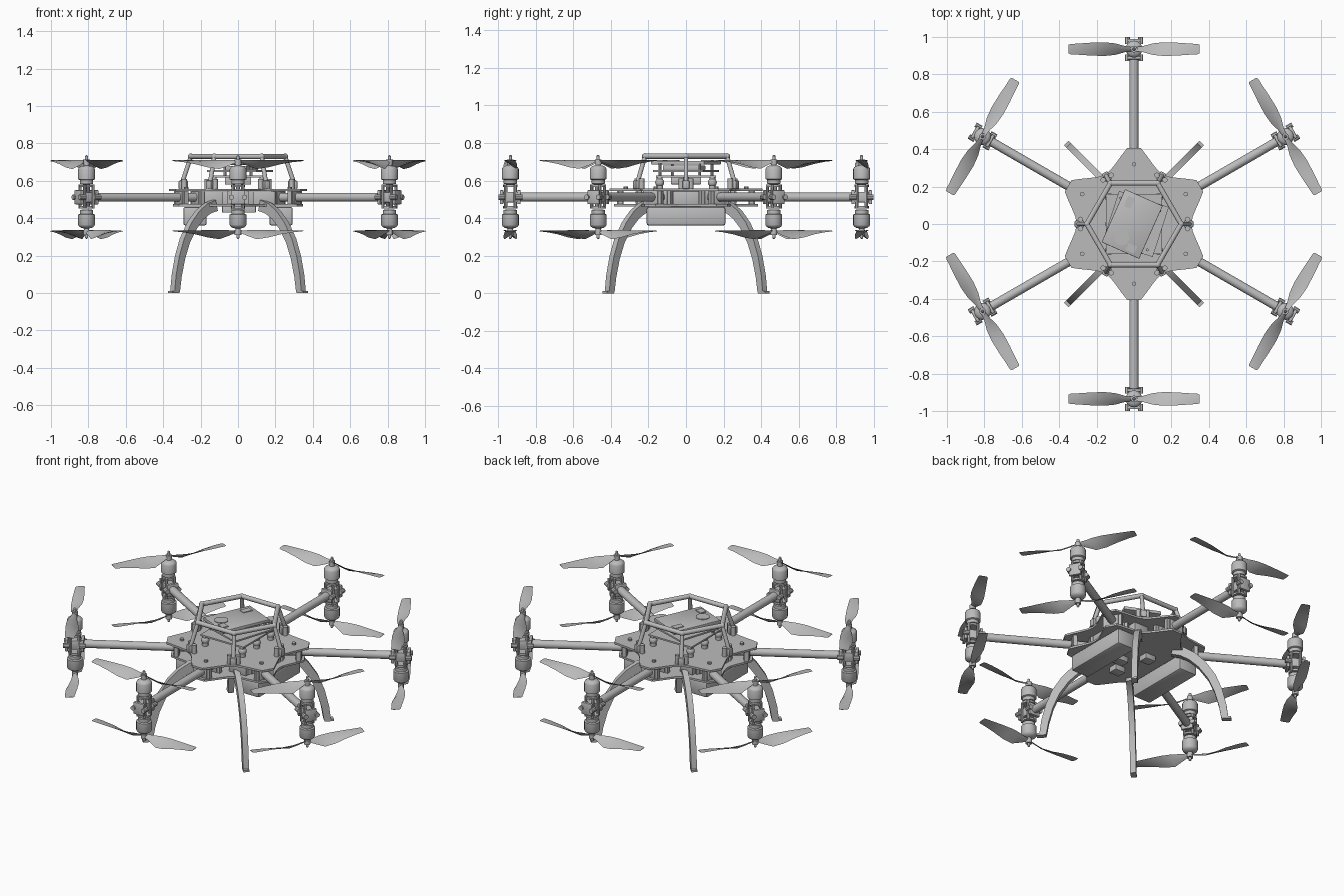
import bpy, bmesh, math
from math import sin, cos, pi, radians
from mathutils import Vector, Matrix

cube = bpy.data.objects.get("Cube")
if cube:
    bpy.data.objects.remove(cube)

grey = bpy.data.materials.new("plain grey")
grey.use_nodes = True
COLOUR = (0.5, 0.5, 0.5, 1)
grey.diffuse_color = COLOUR
grey.node_tree.nodes["Principled BSDF"].inputs["Base Color"].default_value = COLOUR


def finish(name, bm, matrix=None, smooth=True):
    bmesh.ops.recalc_face_normals(bm, faces=bm.faces)
    mesh = bpy.data.meshes.new(name)
    bm.to_mesh(mesh)
    bm.free()
    mesh.materials.append(grey)
    ob = bpy.data.objects.new(name, mesh)
    bpy.context.collection.objects.link(ob)
    if matrix:
        ob.matrix_world = matrix
    if smooth:
        bpy.ops.object.select_all(action='DESELECT')
        ob.select_set(True)
        bpy.context.view_layer.objects.active = ob
        bpy.ops.object.shade_smooth_by_angle(angle=radians(35))
    return ob


def add_box(bm, centre, size, bevel=0.0, turn=0.0):
    m = Matrix.Translation(centre) @ Matrix.Rotation(turn, 4, 'Z') @ Matrix.Diagonal((*size, 1))
    verts = bmesh.ops.create_cube(bm, size=1, matrix=m)["verts"]
    if bevel:
        edges = list({e for v in verts for e in v.link_edges})
        bmesh.ops.bevel(bm, geom=edges, offset=bevel, segments=2, affect='EDGES', profile=0.5)


def add_rod(bm, a, b, r, n=14):
    a, b = Vector(a), Vector(b)
    m = Matrix.Translation((a + b) / 2) @ (b - a).to_track_quat('Z', 'Y').to_matrix().to_4x4()
    bmesh.ops.create_cone(bm, cap_ends=True, segments=n, radius1=r, radius2=r,
                          depth=(b - a).length, matrix=m)


def add_loft(bm, sections):
    # joins equal-length rings of points into a closed body
    loops = [[bm.verts.new(p) for p in s] for s in sections]
    n = len(loops[0])
    for p, q in zip(loops, loops[1:]):
        for i in range(n):
            j = (i + 1) % n
            bm.faces.new((p[i], p[j], q[j], q[i]))
    bm.faces.new(loops[0])
    bm.faces.new(loops[-1])


def polar(r, degrees, z):
    return Vector((r * cos(radians(degrees)), r * sin(radians(degrees)), z))


# Star-shaped frame plates with scalloped sides
def frame_plate(name, z, scale):
    bm = bmesh.new()
    half = ((5, .408), (10, .375), (16, .342), (23, .316))
    tip = [(-a, r) for a, r in reversed(half)] + list(half) + [(30, .307)]
    outline = [bm.verts.new(polar(r * scale, 30 + 60 * k + a, z)) for k in range(6) for a, r in tip]
    face = bm.faces.new(outline)
    top = bmesh.ops.extrude_face_region(bm, geom=[face])["geom"]
    bmesh.ops.translate(bm, vec=(0, 0, 0.012), verts=[v for v in top if isinstance(v, bmesh.types.BMVert)])
    return finish(name, bm, smooth=False)


frame_plate("top_plate", 0.545, 1.0)
frame_plate("bottom_plate", 0.463, 0.94)


# Propeller with two twisted blades along local y, upper edge level and lower edge dipping
def propeller(name, matrix, z, spin):
    bm = bmesh.new()
    stations = ((.012, .026, 30), (.05, .045, 42), (.10, .078, 38), (.16, .083, 28),
                (.23, .072, 17), (.30, .06, 9), (.34, .055, 6), (.35, .046, 5))
    for side in (0, pi):
        sections = []
        for r, w, pitch in stations:
            a = radians(pitch) * spin
            thick = 0.006 if r < .3 else 0.003
            ring = []
            for u, v in ((-.5, 0), (-.2, .5), (.2, .5), (.5, 0), (.2, -.4), (-.2, -.4)):
                x, h = u * w, v * thick
                drop = -0.48 * w * sin(abs(a))
                p = Vector((x * cos(a) - h * sin(a), r, z + drop + x * sin(a) + h * cos(a)))
                ring.append(Matrix.Rotation(side, 3, 'Z') @ p)
            sections.append(ring)
        add_loft(bm, sections)
    add_rod(bm, (0, 0, z - .024), (0, 0, z + .003), .018)
    finish(name, bm, matrix)


MOTOR = ((.022, 0), (.036, .004), (.036, .024), (.045, .028), (.045, .082), (.041, .09), (.03, .098),
         (.014, .102), (.014, .118), (.008, .12), (.008, .152), (.003, .157))

# Six arms, each with root clamps, end clamp, two motors and two propellers
for k in range(6):
    turn = Matrix.Rotation(radians(30 + 60 * k), 4, 'Z')
    bm = bmesh.new()
    add_rod(bm, (.2, 0, .512), (.985, 0, .512), .024, n=20)
    finish(f"arm_tube_{k + 1}", bm, turn)

    bm = bmesh.new()
    for x in (.25, .35):
        add_box(bm, (x, 0, .51), (.035, .075, .07), .004)
        for y in (-.045, .045):
            add_box(bm, (x, y, .51), (.024, .022, .07))
    finish(f"root_clamp_{k + 1}", bm, turn)

    hub = turn @ Matrix.Translation((.935, 0, 0))
    bm = bmesh.new()
    for x in (-.046, .046):
        add_box(bm, (x, 0, .512), (.018, .072, .075), .004)
        for y in (-.036, .036):
            add_rod(bm, (x - .018, y, .512), (x + .018, y, .512), .014, n=10)
        for y in (-.025, .025):
            add_rod(bm, (x * .55, y, .452), (x * .55, y, .58), .009, n=8)
    add_box(bm, (0, 0, .512), (.08, .058, .056), .006)
    for z in (.458, .572):
        add_rod(bm, (0, 0, z - .006), (0, 0, z + .006), .038, n=16)
    finish(f"motor_clamp_{k + 1}", bm, hub)

    for label, base, flip in (("upper", .58, 1), ("lower", .447, -1)):
        bm = bmesh.new()
        add_loft(bm, [[polar(r, 18 * i, base + flip * h) for i in range(20)] for r, h in MOTOR])
        finish(f"{label}_motor_{k + 1}", bm, hub)
    propeller(f"upper_propeller_{k + 1}", hub, .71, 1)
    propeller(f"lower_propeller_{k + 1}", hub, .335, -1)

# Curved landing legs with small flat feet
for sx in (-1, 1):
    for sy in (-1, 1):
        bm = bmesh.new()
        path = ((.125, .468), (.165, .452), (.205, .418), (.245, .362), (.284, .28), (.31, .19),
                (.328, .09), (.336, .012), (.338, 0))
        pts = [Vector((x, x + .07, z)) for x, z in path]
        across = Vector((1, -1, 0)).normalized()
        out = Vector((1, 1, 0)).normalized()
        sections = []
        for i, p in enumerate(pts):
            t = (pts[min(i + 1, len(pts) - 1)] - pts[max(i - 1, 0)]).normalized()
            n = across.cross(t) if i < len(pts) - 2 else out
            if n.dot(out + Vector((0, 0, 1))) < 0:
                n = -n
            half = .03 - .0014 * i
            sections.append([p + n * a * half + across * b * .017
                             for a, b in ((-1, -1), (1, -1), (1, 1), (-1, 1))])
        add_loft(bm, sections)
        add_box(bm, (.344, .414, .006), (.052, .034, .012), turn=radians(45))
        bmesh.ops.transform(bm, matrix=Matrix.Diagonal((sx, sy, 1, 1)), verts=bm.verts)
        finish(f"{'left' if sx > 0 else 'right'}_{'front' if sy < 0 else 'back'}_leg", bm)

# Battery packs hung under the frame
for sx, side in ((-1, "right"), (1, "left")):
    bm = bmesh.new()
    add_box(bm, (sx * .23, 0, .411), (.125, .42, .1), .012)
    finish(f"{side}_battery", bm)

# Small modules between and below the plates
bm = bmesh.new()
for x, y, w, d in ((-.13, -.16, .1, .07), (.14, -.17, .12, .07), (.12, .17, .1, .08),
                   (-.14, .16, .09, .08), (0, 0, .16, .18), (.22, 0, .06, .14), (-.22, 0, .06, .14)):
    add_box(bm, (x, y, .506), (w, d, .076), .003)
for x, y in ((-.05, .06), (.06, -.05), (0, -.15)):
    add_box(bm, (x, y, .45), (.07, .06, .04), .003)
finish("inner_modules", bm)

# Roll cage: hexagonal ring on six slanted posts
bm = bmesh.new()
for k in range(6):
    a, b = polar(.252, 60 * k, .73), polar(.252, 60 * k + 60, .73)
    add_rod(bm, a, b, .014)
    add_rod(bm, polar(.3, 60 * k, .585), a, .012)
    bmesh.ops.create_uvsphere(bm, u_segments=12, v_segments=8, radius=.016, matrix=Matrix.Translation(a))
finish("cage", bm)

# Cage mounts and frame bolts
bm = bmesh.new()
for k in range(6):
    add_box(bm, polar(.292, 60 * k, .578), (.05, .035, .045), .004, radians(60 * k))
    for s in (-1, 1):
        add_rod(bm, polar(.288, 60 * k + s * 5, .556), polar(.288, 60 * k + s * 5, .61), .014, n=12)
    add_rod(bm, polar(.32, 60 * k + 30, .556), polar(.32, 60 * k + 30, .568), .012, n=10)
finish("cage_mounts", bm)

# Vibration dampers carrying the electronics
bm = bmesh.new()
for x in (-.13, .13):
    for y in (-.14, 0, .14):
        add_rod(bm, (x, y, .555), (x, y, .575), .018)
        bmesh.ops.create_uvsphere(bm, u_segments=12, v_segments=8, radius=.024,
                                  matrix=Matrix.Translation((x, y, .59)))
        add_rod(bm, (x, y, .605), (x, y, .625), .016)
finish("dampers", bm)

# Stacked electronics, each tray turned a little
bm = bmesh.new()
add_box(bm, (0, 0, .622), (.3, .32, .01))
add_box(bm, (.01, 0, .652), (.28, .28, .01), turn=radians(-18))
for x in (-.11, .11):
    for y in (-.11, .11):
        p = Matrix.Rotation(radians(-18), 3, 'Z') @ Vector((x, y, 0))
        add_rod(bm, (p.x, p.y, .62), (p.x, p.y, .69), .008, n=8)
add_box(bm, (0, 0, .6), (.14, .16, .04), .003)
add_box(bm, (.02, -.01, .668), (.12, .2, .024), .003, radians(-18))
finish("electronics_trays", bm)

# Turned top computer with a round port
bm = bmesh.new()
add_box(bm, (0, 0, 0), (.22, .31, .02), .003)
add_rod(bm, (-.02, -.09, .008), (-.02, -.09, .014), .04, n=20)
add_box(bm, (.05, -.12, .01), (.05, .04, .01))
add_box(bm, (-.06, .1, .01), (.04, .06, .008))
finish("top_computer", bm, Matrix.Translation((-.01, 0, .695)) @ Matrix.Rotation(radians(-24), 4, 'Z'))
